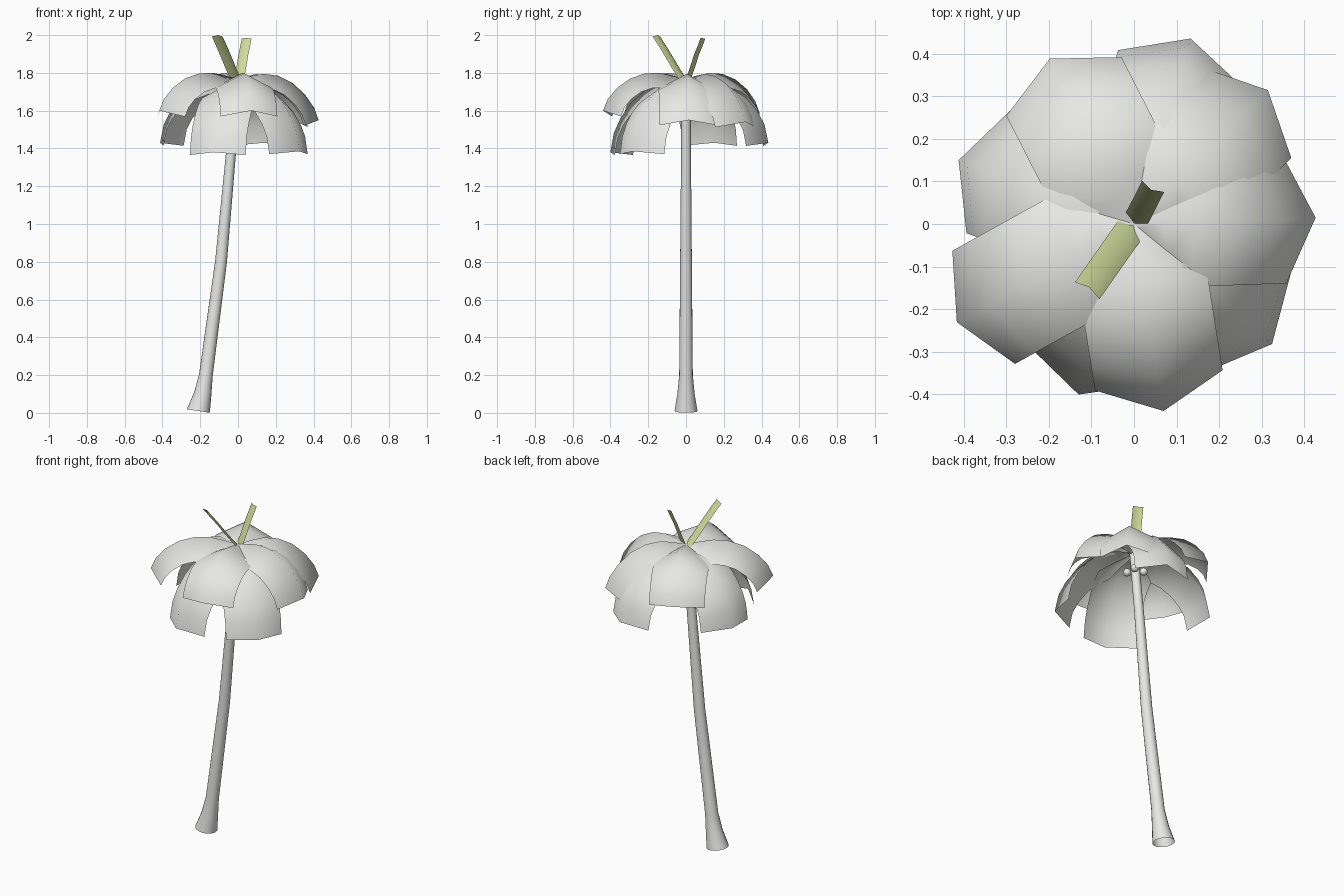
import bpy
import bmesh
from math import cos, sin, pi, radians
from mathutils import Vector

cube = bpy.data.objects.get("Cube")
if cube:
    bpy.data.objects.remove(cube, do_unlink=True)


def make_material(name, rgb):
    mat = bpy.data.materials.new(name)
    mat.use_nodes = True
    colour = (*rgb, 1.0)
    mat.diffuse_color = colour
    mat.node_tree.nodes["Principled BSDF"].inputs["Base Color"].default_value = colour
    return mat


pale_grey = make_material("pale_grey", (0.8, 0.8, 0.79))
light_green = make_material("light_green", (0.64, 0.71, 0.33))


def finish(name, bm, mat):
    mesh = bpy.data.meshes.new(name)
    bm.to_mesh(mesh)
    bm.free()
    mesh.materials.append(mat)
    for poly in mesh.polygons:
        poly.use_smooth = True
    obj = bpy.data.objects.new(name, mesh)
    bpy.context.collection.objects.link(obj)
    return obj


def blade(name, mat, profile, angle, half_width, taper, fold, stretch=1.0, sag=0.0):
    """Ridged strip that follows a (radius, height) profile out from the crown."""
    out = Vector((cos(radians(angle)), sin(radians(angle)), 0))
    side = Vector((-out.y, out.x, 0))
    end = profile[-1][0]
    path = [out * r * stretch + Vector((0, 0, z - sag * (r / end) ** 2))
            for r, z in profile]
    bm = bmesh.new()
    rows = []
    for i, p in enumerate(path):
        tangent = (path[min(i + 1, len(path) - 1)] - path[max(i - 1, 0)]).normalized()
        normal = tangent.cross(side)
        w = half_width * (min(1, 0.08 + profile[i][0] / taper) if taper else 1)
        drop = normal * w * fold
        rows.append([bm.verts.new(q) for q in (p - side * w - drop, p, p + side * w - drop)])
    for a, b in zip(rows, rows[1:]):
        for k in range(2):
            bm.faces.new((a[k], b[k], b[k + 1], a[k + 1]))
    return finish(name, bm, mat)


# Trunk: leaning open tube with a flared foot
trunk_path = [(-0.21, 0.01, 0.061), (-0.187, 0.1, 0.046), (-0.17, 0.2, 0.036),
              (-0.09, 0.8, 0.031), (-0.035, 1.4, 0.026), (0, 1.74, 0.024)]
bm = bmesh.new()
sides = 16
rings = []
for x, z, r in trunk_path:
    rings.append([bm.verts.new((x + r * cos(2 * pi * k / sides),
                                r * sin(2 * pi * k / sides),
                                z - 0.15 * r * cos(2 * pi * k / sides)))
                  for k in range(sides)])
for a, b in zip(rings, rings[1:]):
    for k in range(sides):
        n = (k + 1) % sides
        bm.faces.new((a[k], a[n], b[n], b[k]))
finish("trunk", bm, pale_grey)

# Upper leaves: angle, stretch, sag
upper = [(0, 1.765), (0.07, 1.785), (0.14, 1.8), (0.22, 1.797), (0.3, 1.77),
         (0.37, 1.72), (0.42, 1.66), (0.445, 1.6)]
for i, (angle, stretch, sag) in enumerate([(-81, 1.0, 0), (2, 0.96, 0.05), (45, 1.0, 0.06),
                                           (117, 0.98, 0.01), (209, 1.07, 0)]):
    blade(f"upper_leaf_{i + 1}", pale_grey, upper, angle, 0.152, 0.15, 0.52, stretch, sag)

# Lower leaves hang steeper
lower = [(0, 1.74), (0.08, 1.75), (0.16, 1.745), (0.24, 1.71), (0.31, 1.655),
         (0.37, 1.58), (0.41, 1.5), (0.43, 1.4)]
for i, (angle, stretch, sag) in enumerate([(-108, 0.98, 0.02), (-41, 1.0, 0.015),
                                           (73, 1.06, -0.03), (160, 1.02, -0.03)]):
    blade(f"lower_leaf_{i + 1}", pale_grey, lower, angle, 0.155, 0.15, 0.5, stretch, sag)

# Green shoots rising from the crown
long_shoot = [(0, 1.76), (0.055, 1.83), (0.105, 1.9), (0.15, 1.96), (0.182, 2.0)]
short_shoot = [(0, 1.76), (0.028, 1.83), (0.053, 1.9), (0.076, 1.95), (0.09, 1.985)]
blade("long_shoot", light_green, long_shoot, 235, 0.035, 0, 0.35)
blade("short_shoot", light_green, short_shoot, 63, 0.029, 0, 0.35)

# Small round fruits below the crown
for i in range(4):
    a = pi / 4 + i * pi / 2
    bm = bmesh.new()
    bmesh.ops.create_uvsphere(bm, u_segments=12, v_segments=8, radius=0.022)
    bmesh.ops.translate(bm, verts=bm.verts,
                        vec=(-0.01 + 0.045 * cos(a), 0.045 * sin(a), 1.63))
    finish(f"fruit_{i + 1}", bm, pale_grey)
